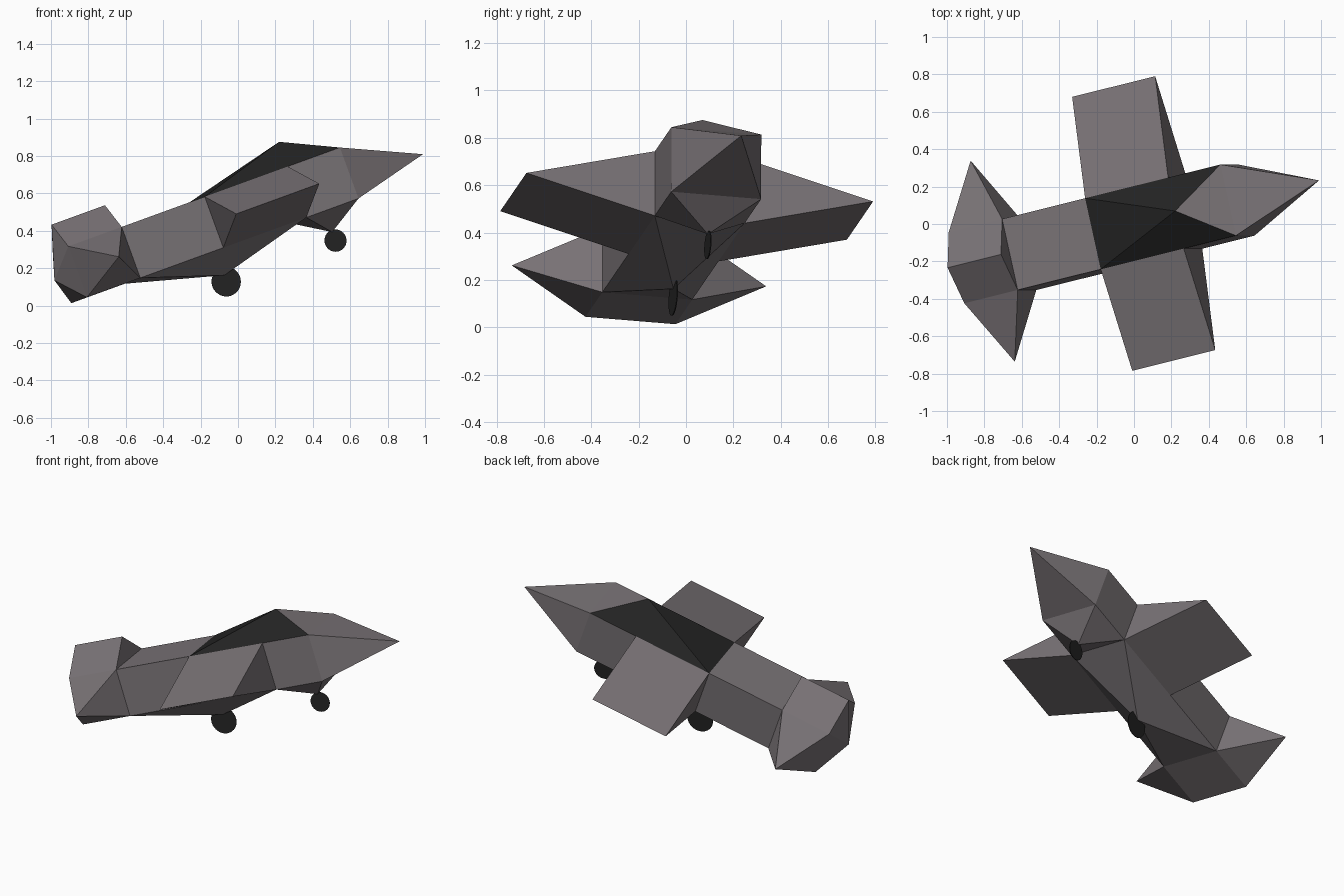
import bpy, bmesh, math
from mathutils import Vector, Matrix

if "Cube" in bpy.data.objects:
    bpy.data.objects.remove(bpy.data.objects["Cube"])

# Aircraft frame: u = forward, v = sideways, w = up (the plane is yawed, rolled and nose-up)
U = Vector((0.915, 0.229, 0.333)).normalized()
V = Vector((-0.213, 0.974, -0.08)).normalized()
W = U.cross(V).normalized()
FRAME = Matrix((U, V, W)).transposed().to_4x4()
FRAME.translation = Vector((-0.17, -0.0525, 0.43))


def material(name, c):
    m = bpy.data.materials.new(name)
    m.diffuse_color = (*c, 1)
    m.use_nodes = True
    m.node_tree.nodes["Principled BSDF"].inputs["Base Color"].default_value = m.diffuse_color
    return m


GREY = material("warm grey", (0.19, 0.17, 0.18))
BLACK = material("black", (0.017, 0.017, 0.017))

# Half sections: T top edge, B bottom edge, M top centre, N bottom centre
S, H, R = 0.195, 0.145, 0.285
P = {}
for k, u in dict(a=-0.797, b=-0.485, c=0, d=0.485, e=0.79).items():
    P["T" + k], P["B" + k] = (u, S, H), (u, S, -H)
    P["M" + k], P["N" + k] = (u, 0, H), (u, 0, -H)
P.update(Ra=(-0.797, 0, R), Rb=(-0.485, 0, R),       # tail ridge
         X=(-0.887, 0, 0), nose=(1.252, 0, -0.04),   # end points
         K=(0, 0, -R), C=(0.637, 0, -0.265),         # belly and chin
         peak=(0.533, 0, R), stab=(-0.64, 0.552, 0),
         w0=(0, 0.752, 0), w1=(0.485, 0.752, 0))


def build(name, faces, mat, sides=(1, -1), merge=True):
    bm = bmesh.new()
    for s in sides:
        for f in faces:
            bm.faces.new([bm.verts.new((P[n][0], s * P[n][1], P[n][2]))
                          for n in f.split()])
    bmesh.ops.remove_doubles(bm, verts=bm.verts, dist=1e-4)
    bmesh.ops.recalc_face_normals(bm, faces=bm.faces)
    return finish(name, bm, mat)


def finish(name, bm, mat):
    me = bpy.data.meshes.new(name)
    bm.to_mesh(me)
    bm.free()
    me.materials.append(mat)
    ob = bpy.data.objects.new(name, me)
    bpy.context.collection.objects.link(ob)
    ob.matrix_world = FRAME
    return ob


# Fuselage shell: sides, nose, tail ridge, belly, chin and tail end
build("fuselage", [
    "Tb Tc Bc Bb", "Td Te Be Bd", "Te Be nose", "Te Me nose", "Be Ne nose",
    "Ta Tb Rb Ra", "Rb Tb Mb", "Tb Tc Mc Mb", "peak Te Me",
    "Ba Bb Nb Na", "Bb Bc K", "Bb Nb K", "Bc Bd K", "Bd Nd K",
    "Bd Be C", "Bd Nd C", "Be Ne C",
    "Ra Ta X", "Ta Ba X", "Ba Na X"], GREY)

# Dark canopy
build("canopy", ["Tc Te peak", "Tc Mc peak"], BLACK)

# Wedge wings and pointed tail planes
for s, side in ((1, "left"), (-1, "right")):
    build(side + "_wing", ["Tc Td w1 w0", "Bc Bd w1 w0", "Tc Bc w0", "Td Bd w1"],
          GREY, (s,))
    build(side + "_tail_plane", ["Ta Tb stab", "Tb Bb stab", "Bb Ba stab", "Ba Ta stab"],
          GREY, (s,))

# Thin disc wheels
for name, u, w, r in (("main_wheel", -0.003, -0.32, 0.08),
                      ("nose_wheel", 0.638, -0.314, 0.06)):
    bm = bmesh.new()
    bmesh.ops.create_cone(bm, cap_ends=True, segments=32, radius1=r, radius2=r,
                          depth=0.004,
                          matrix=Matrix.Translation((u, 0, w)) @ Matrix.Rotation(math.pi / 2, 4, "X"))
    finish(name, bm, BLACK)
